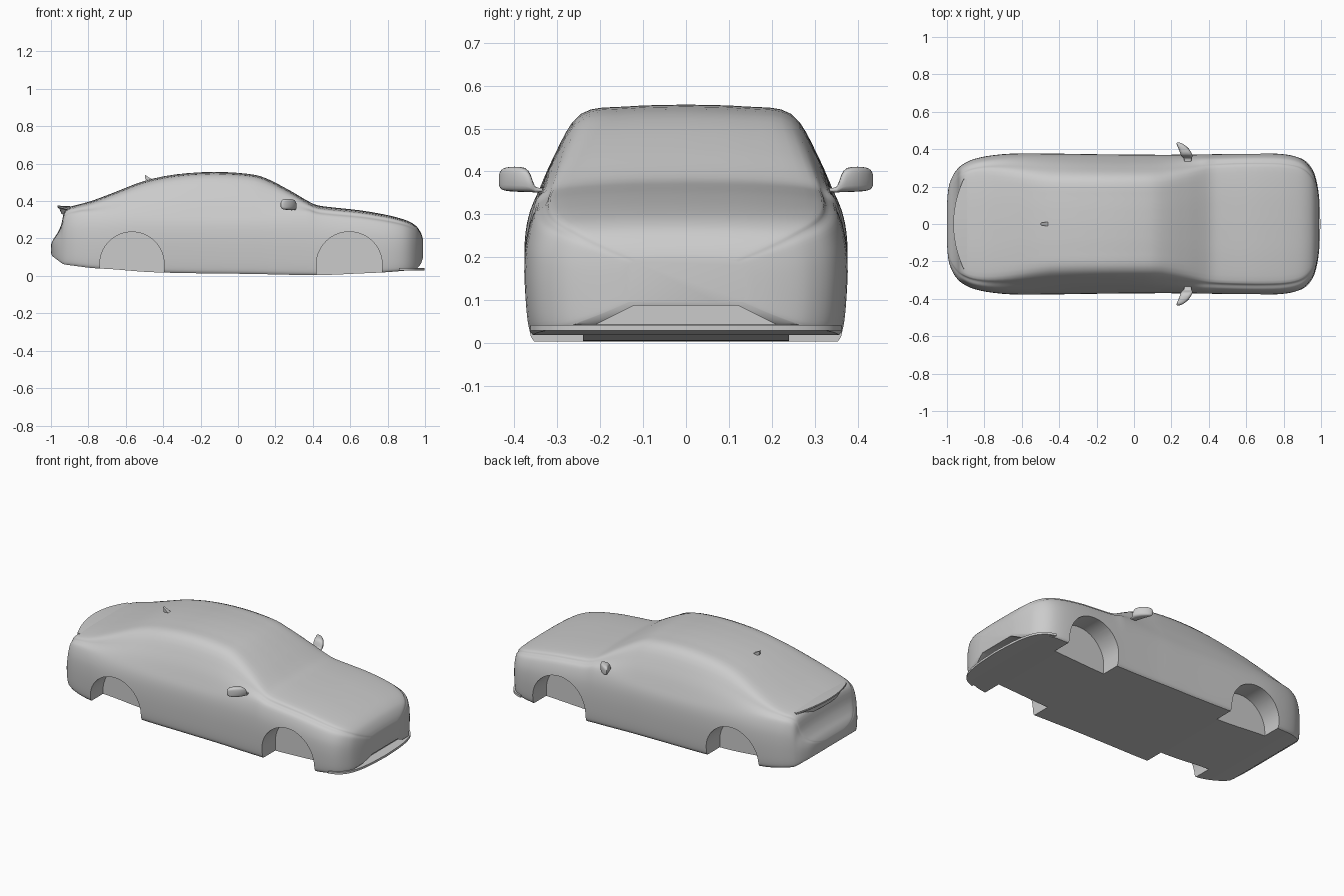
import bpy, bmesh, math
from mathutils import Vector

if "Cube" in bpy.data.objects:
    bpy.data.objects.remove(bpy.data.objects["Cube"])


def loft(name, rings, angle=35):
    """Skin closed rings of equal length and cap both ends."""
    bm = bmesh.new()
    rows = [[bm.verts.new(p) for p in ring] for ring in rings]
    n = len(rows[0])
    for a, b in zip(rows, rows[1:]):
        for i in range(n):
            j = (i + 1) % n
            bm.faces.new((a[i], a[j], b[j], b[i]))
    bm.faces.new(rows[0])
    bm.faces.new(rows[-1])
    bmesh.ops.recalc_face_normals(bm, faces=bm.faces)
    me = bpy.data.meshes.new(name)
    bm.to_mesh(me)
    bm.free()
    ob = bpy.data.objects.new(name, me)
    bpy.context.collection.objects.link(ob)
    smooth(ob, angle)
    return ob


def smooth(ob, angle=35):
    bpy.ops.object.select_all(action='DESELECT')
    ob.select_set(True)
    bpy.context.view_layer.objects.active = ob
    bpy.ops.object.shade_smooth_by_angle(angle=math.radians(angle))


def spline(pts, steps):
    """Catmull-Rom curve through points of any dimension."""
    pts = [Vector(p) for p in pts]
    ext = [2 * pts[0] - pts[1]] + pts + [2 * pts[-1] - pts[-2]]
    out = []
    for a, b, c, d in zip(ext, ext[1:], ext[2:], ext[3:]):
        for k in range(steps):
            t = k / steps
            out.append(0.5 * (2 * b + (c - a) * t + (2 * a - 5 * b + 4 * c - d) * t * t
                              + (3 * b - a - 3 * c + d) * t ** 3))
    return out + [pts[-1]]


def cut(ob, cutter):
    cutter.hide_render = True
    mod = ob.modifiers.new("cut", 'BOOLEAN')
    mod.operation, mod.solver, mod.object = 'DIFFERENCE', 'EXACT', cutter
    bpy.context.view_layer.objects.active = ob
    bpy.ops.object.modifier_apply(modifier=mod.name)
    bpy.data.objects.remove(cutter)


# Body stations: x, half width, top height, bottom height
STATIONS = [
    (-1.0, .10, .165, .125), (-.995, .17, .18, .11), (-.985, .22, .20, .10),
    (-.965, .265, .23, .085), (-.945, .293, .275, .07), (-.93, .308, .34, .062),
    (-.905, .325, .367, .058), (-.86, .346, .38, .052), (-.78, .364, .402, .042),
    (-.66, .376, .447, .035), (-.5, .377, .508, .022), (-.33, .375, .543, .016),
    (-.13, .372, .556, .013), (.05, .371, .546, .011), (.15, .37, .522, .009),
    (.28, .371, .455, .006), (.36, .372, .408, .005), (.42, .373, .379, .004),
    (.5, .375, .367, .006), (.65, .378, .351, .013), (.78, .375, .329, .019),
    (.86, .362, .310, .025), (.91, .338, .293, .03), (.945, .30, .273, .036),
    (.965, .26, .252, .048), (.98, .20, .225, .07), (.988, .14, .20, .095)]


def section(x, w, zt, zb):
    h = zt - zb
    g = min(1, max(0, (zt - .365) / .16))          # how much cabin
    yr, zr = .8 * w * (1 - g) + .245 * g, zt - .04 * h
    ys, zs = .935 * w, min(.335, zb + .85 * h)
    low = lambda f: zb + (zs - zb) * f
    half = spline([(0, zt), (.55 * yr, zt - .008 * h), (yr, zr),
                   ((yr + ys) / 2 + .012 * g, (zr + zs) / 2), (ys, zs),
                   (.985 * w, low(.8)), (w, low(.55)), (.992 * w, low(.25)),
                   (.975 * w, low(.06)), (.95 * w, zb)], 4)
    half += [Vector((.5 * w, zb)), Vector((0, zb))]
    return ([(x, p.x, p.y) for p in half]
            + [(x, -p.x, p.y) for p in half[-2:0:-1]])


body = loft("car_body", [section(*s) for s in spline(STATIONS, 3)])

# Wheel wells
for cx, cz, r in ((-.567, .063, .172), (.595, .06, .176)):
    arch = [(cx + r * math.cos(a), cz + r * math.sin(a))
            for a in (math.pi * i / 28 for i in range(29))]
    arch += [(cx - r, -.1), (cx + r, -.1)]
    for side in (1, -1):
        cut(body, loft("well_cutter", [[(x, side * y, z) for x, z in arch]
                                       for y in (.24, .5)]))

# Lower grille opening
grille = [(-.21, .043), (-.12, .088), (.12, .088), (.21, .043)]
cut(body, loft("grille_cutter", [[(x, y, z) for y, z in grille] for x in (.935, 1.1)]))
smooth(body)

# Front splitter following the nose plan
edge = spline([(.86, .362), (.91, .342), (.95, .30), (.975, .235), (.99, .14), (.997, 0)], 4)
plan = [(p.x, p.y) for p in edge] + [(p.x, -p.y) for p in edge[-2::-1]]
loft("front_splitter", [[(x, y, z) for x, y in plan] for z in (.029, .042)])

# Boot lid spoiler: wedge swept across the tail
rings = []
for i in range(25):
    y = -.24 + .02 * i
    k = (y / .24) ** 2
    xr, zt = -.966 + .055 * k, .376 - .012 * k
    rings.append([(xr, y, zt), (xr + .075, y, zt - .004), (xr + .07, y, zt - .03),
                  (xr + .022, y, zt - .045), (xr + .012, y, zt - .018), (xr, y, zt - .009)])
loft("boot_spoiler", rings, 30)

# Roof aerial fin
fin = [(.012, -.455, .515), (.01, -.475, .526), (.006, -.499, .541), (.009, -.494, .50)]
loft("roof_aerial", [[(x, y, z), (x, -y, z), (x + .004, -y, z - .025), (x + .004, y, z - .025)]
                     for y, x, z in fin[:3]])

# Door mirrors: y, x centre, x half, z centre, z half
MIRROR = [(.335, .288, .018, .357, .005), (.352, .287, .022, .358, .007),
          (.362, .283, .03, .372, .020), (.375, .279, .031, .380, .028),
          (.40, .267, .028, .382, .029), (.42, .252, .022, .382, .027),
          (.431, .242, .014, .381, .022), (.436, .236, .006, .380, .012)]


def rounded(y, cx, rx, cz, rz):
    out = []
    for i in range(20):
        c, s = math.cos(math.tau * i / 20), math.sin(math.tau * i / 20)
        out.append((cx + rx * math.copysign(abs(c) ** .6, c), y,
                    cz + rz * math.copysign(abs(s) ** .6, s)))
    return out


for side, label in ((1, "left"), (-1, "right")):
    loft(label + "_mirror", [[(x, side * y, z) for x, y, z in rounded(*m)]
                             for m in spline(MIRROR, 2)], 50)
